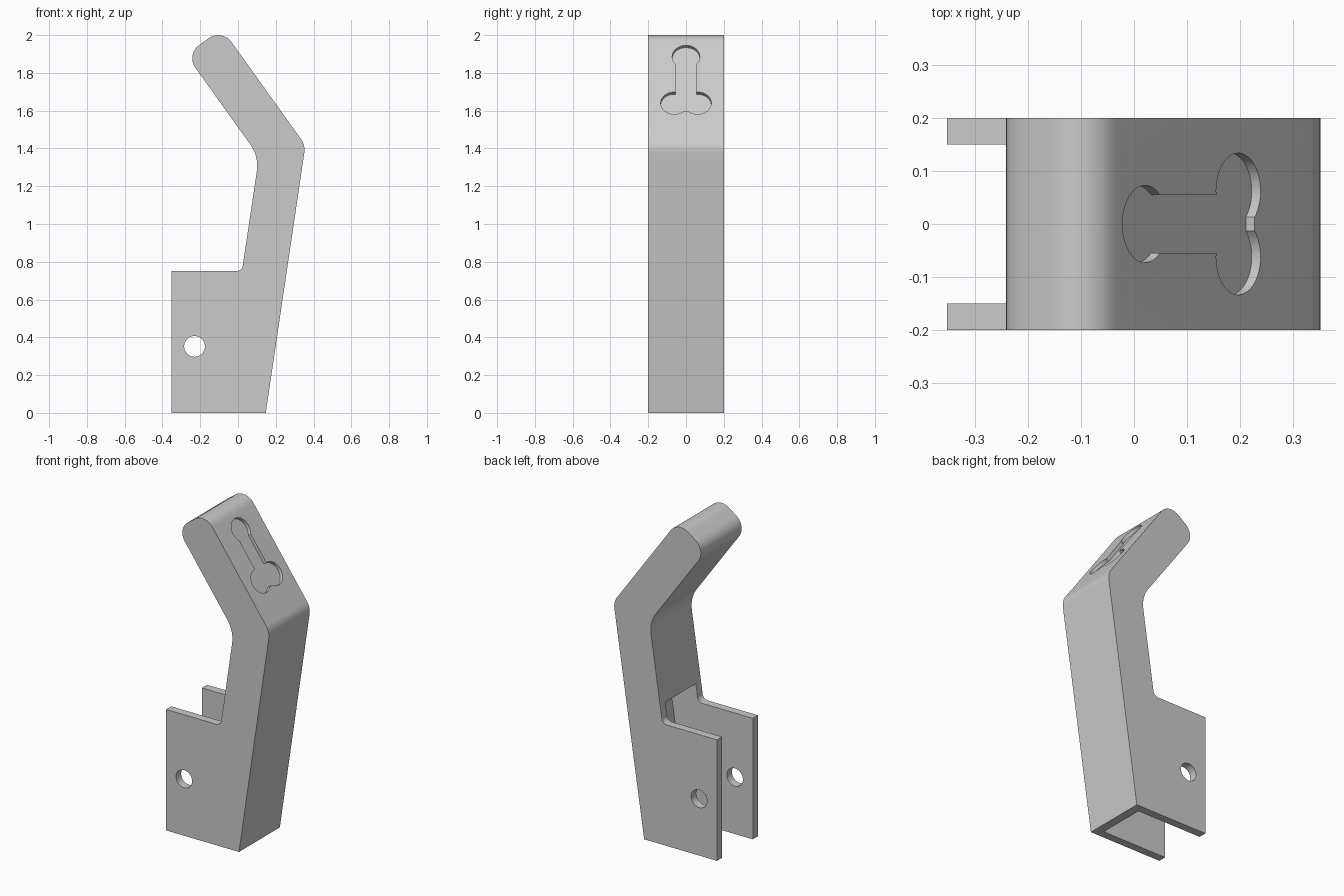
import bpy, bmesh
from math import sin, cos, tan, asin, radians, degrees, pi
from mathutils import Vector, Matrix

if "Cube" in bpy.data.objects:
    bpy.data.objects.remove(bpy.data.objects["Cube"])


def rounded(corners, steps=10):
    """Turn (x, z, radius) corners into an outline with filleted corners."""
    out, n = [], len(corners)
    for i, (x, z, r) in enumerate(corners):
        p = Vector((x, z))
        if r == 0:
            out.append(p)
            continue
        a = (Vector(corners[i - 1][:2]) - p).normalized()
        b = (Vector(corners[(i + 1) % n][:2]) - p).normalized()
        half = a.angle(b) / 2
        c = p + (a + b).normalized() * (r / sin(half))
        t0 = p + a * (r / tan(half)) - c
        t1 = p + b * (r / tan(half)) - c
        sweep = t0.angle_signed(t1)
        for k in range(steps + 1):
            out.append(c + Matrix.Rotation(-sweep * k / steps, 2) @ t0)
    return out


def prism(name, outline, depth, matrix):
    """Extrude a 2D outline by +-depth/2 along local z, then place it."""
    bm = bmesh.new()
    face = bm.faces.new([bm.verts.new((p[0], p[1], -depth / 2)) for p in outline])
    ext = bmesh.ops.extrude_face_region(bm, geom=[face])
    verts = [v for v in ext["geom"] if isinstance(v, bmesh.types.BMVert)]
    bmesh.ops.translate(bm, verts=verts, vec=(0, 0, depth))
    bm.transform(matrix)
    bmesh.ops.recalc_face_normals(bm, faces=bm.faces)
    mesh = bpy.data.meshes.new(name)
    bm.to_mesh(mesh)
    bm.free()
    ob = bpy.data.objects.new(name, mesh)
    bpy.context.collection.objects.link(ob)
    return ob


def arc(cx, cy, r, a0, a1, n=24):
    return [(cx + r * cos(radians(a0 + (a1 - a0) * k / n)),
             cy + r * sin(radians(a0 + (a1 - a0) * k / n))) for k in range(n + 1)]


side_on = Matrix.Rotation(pi / 2, 4, 'X')

# Bent lever body with the two side plates
lever = prism("lever_body", rounded([
    (-0.353, 0, 0), (0.147, 0, 0), (0.357, 1.417, 0.1), (-0.085, 2.034, 0.086),
    (-0.276, 1.897, 0.086), (0.111, 1.357, 0.19), (0.021, 0.75, 0.035),
    (-0.353, 0.75, 0)]), 0.4, side_on)

# Channel between the plates, open at the back and bottom
channel = prism("channel_cutter", [
    (-0.5, -0.1), (0.079, -0.1), (0.221, 0.86), (-0.5, 0.86)], 0.3, side_on)

# Pivot hole through both plates
hole = prism("pivot_hole_cutter", arc(-0.23, 0.352, 0.055, 0, 352.5, 47), 0.6, side_on)

# Shallow recess in the sloped face: one round end, a shaft and two lobes
half = arc(0, 0, 0.073, 180, degrees(asin(0.055 / 0.073)))
half += arc(0.303, 0.062, 0.072, 180 + degrees(asin(0.007 / 0.072)),
            -degrees(asin(0.049 / 0.072)), 32)
outline = half + [(s, -y) for s, y in reversed(half[1:])]
down = Vector((0.582, 0, -0.813)).normalized()
across = Vector((0, 1, 0))
normal = down.cross(across)
place = Matrix((down, across, normal)).transposed().to_4x4()
place.translation = (0.0205, 0, 1.886)
recess = prism("recess_cutter", outline, 0.04, place)

# Apply the cuts and remove the cutters
for cutter in (channel, hole, recess):
    mod = lever.modifiers.new(cutter.name, 'BOOLEAN')
    mod.operation, mod.solver, mod.object = 'DIFFERENCE', 'EXACT', cutter
    cutter.hide_render = True
bpy.context.view_layer.objects.active = lever
lever.select_set(True)
for mod in list(lever.modifiers):
    bpy.ops.object.modifier_apply(modifier=mod.name)
for cutter in (channel, hole, recess):
    bpy.data.objects.remove(cutter)
bpy.ops.object.shade_smooth_by_angle(angle=radians(30))
